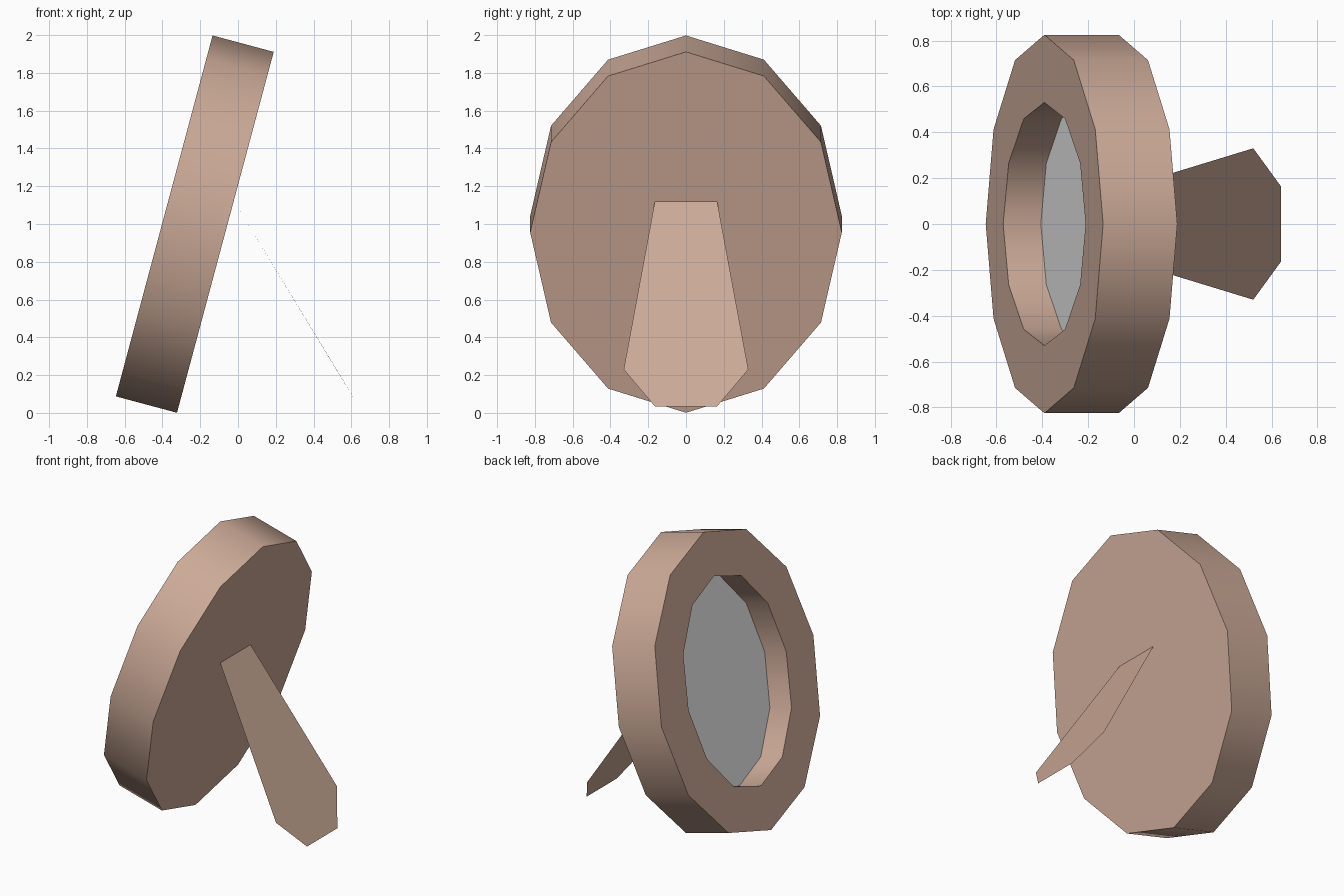
import bpy
import math
from mathutils import Vector, Matrix

cube = bpy.data.objects.get("Cube")
if cube:
    bpy.data.objects.remove(cube)

SIDES = 12
TILT = math.radians(15)
DEPTH = 0.335      # frame thickness
RECESS = 0.17      # how far the glass is set in


def material(name, colour):
    m = bpy.data.materials.new(name)
    m.use_nodes = True
    m.diffuse_color = (*colour, 1)
    m.node_tree.nodes["Principled BSDF"].inputs["Base Color"].default_value = (*colour, 1)
    return m


def mesh_object(name, verts, faces, mat):
    mesh = bpy.data.meshes.new(name)
    mesh.from_pydata(verts, [], faces)
    mesh.materials.append(mat)
    mesh.validate()
    obj = bpy.data.objects.new(name, mesh)
    bpy.context.collection.objects.link(obj)
    return obj


def oval(ry, rz, x):
    """Ring of points around the x axis, first point at the top."""
    steps = [2 * math.pi * i / SIDES for i in range(SIDES)]
    return [Vector((x, ry * math.sin(a), rz * math.cos(a))) for a in steps]


wood = material("Tan wood", (0.60, 0.40, 0.31))
silver = material("Silver glass", (0.80, 0.80, 0.80))

# Leaning placement, origin at the centre of the frame's back face
lean = Matrix.Translation((-0.067, 0, 0.956)) @ Matrix.Rotation(TILT, 4, "Y")

# Frame: back cap, outer rim, front border, inner rim
rings = [oval(0.825, 0.989, 0), oval(0.825, 0.989, -DEPTH),
         oval(0.53, 0.695, -DEPTH), oval(0.53, 0.695, RECESS - DEPTH)]
verts = [v for ring in rings for v in ring]
faces = [list(range(SIDES))[::-1]]
for r in range(len(rings) - 1):
    for i in range(SIDES):
        a, b = r * SIDES + i, r * SIDES + (i + 1) % SIDES
        faces.append([a, b, b + SIDES, a + SIDES])
frame = mesh_object("mirror_frame", verts, faces, wood)
frame.matrix_world = lean

# Glass at the bottom of the recess
glass = mesh_object("mirror_glass", rings[-1], [list(range(SIDES))], silver)
glass.matrix_world = lean

# Flat back leg, mirrored outline of (half width, x, z)
side = [(0.165, -0.02, 1.12), (0.33, 0.52, 0.23), (0.165, 0.64, 0.035)]
outline = [(x, -y, z) for y, x, z in side] + [(x, y, z) for y, x, z in reversed(side)]
leg = mesh_object("back_leg", outline, [list(range(len(outline)))[::-1]], wood)
# Face the leg outwards and upwards
if leg.data.polygons[0].normal.x < 0:
    leg.data.flip_normals()

# Frame faces must point outwards: the back cap looks along +x
if frame.data.polygons[0].normal.x < 0:
    frame.data.flip_normals()
if glass.data.polygons[0].normal.x > 0:
    glass.data.flip_normals()

# Smooth rims with crisp borders
bpy.ops.object.select_all(action="DESELECT")
frame.select_set(True)
bpy.context.view_layer.objects.active = frame
bpy.ops.object.shade_smooth_by_angle(angle=math.radians(60))
